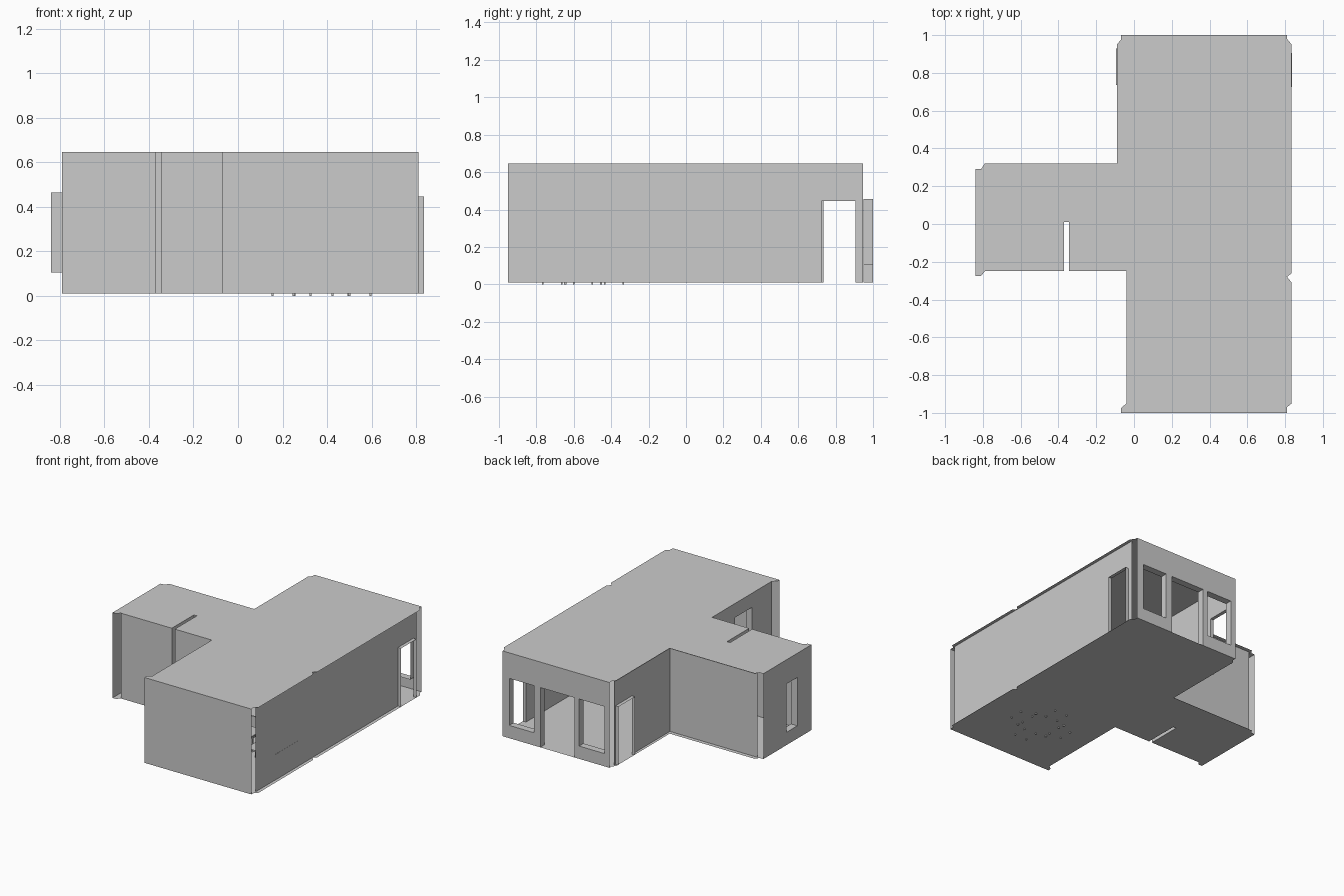
import bpy, bmesh
from mathutils import Vector

if "Cube" in bpy.data.objects:
    bpy.data.objects.remove(bpy.data.objects["Cube"])

Z0, Z1 = 0.01, 0.645


def finish(name, bm):
    bmesh.ops.remove_doubles(bm, verts=bm.verts, dist=0.0005)
    me = bpy.data.meshes.new(name)
    bm.to_mesh(me)
    bm.free()
    ob = bpy.data.objects.new(name, me)
    bpy.context.collection.objects.link(ob)
    return ob


def quad(bm, pts):
    bm.faces.new([bm.verts.new(p) for p in pts])


def slab(name, outline, z):
    bm = bmesh.new()
    quad(bm, [(x, y, z) for x, y in outline])
    return finish(name, bm)


def wall(name, axis, pos, a, b, holes=(), depth=0.0):
    """Thin wall along an axis; holes are (start, end, bottom, top) with
    reveals of the given signed depth."""
    def P(u, z, d=0.0):
        return (u, pos + d, z) if axis == 'x' else (pos + d, u, z)
    bm = bmesh.new()
    us = sorted({a, b, *[h[0] for h in holes], *[h[1] for h in holes]})
    zs = sorted({Z0, Z1, *[h[2] for h in holes], *[h[3] for h in holes]})
    for u0, u1 in zip(us, us[1:]):
        for z0, z1 in zip(zs, zs[1:]):
            um, zm = (u0 + u1) / 2, (z0 + z1) / 2
            if not any(h[0] < um < h[1] and h[2] < zm < h[3] for h in holes):
                quad(bm, [P(u0, z0), P(u1, z0), P(u1, z1), P(u0, z1)])
    for u0, u1, z0, z1 in holes:
        ring = [(u0, z0), (u0, z1), (u1, z1), (u1, z0)]
        for i in range(4 if z0 > Z0 else 3):
            p, q = ring[i], ring[(i + 1) % 4]
            quad(bm, [P(*p), P(*q), P(*q, depth), P(*p, depth)])
    return finish(name, bm)


def boxes(name, parts):
    bm = bmesh.new()
    for lo, hi in parts:
        lo, hi = Vector(lo), Vector(hi)
        vs = bmesh.ops.create_cube(bm, size=1)['verts']
        for v in vs:
            v.co = (lo + hi) / 2 + v.co * (hi - lo)
    return finish(name, bm)


def legs(cx, cy, hx, hy, top, t):
    return [((cx + sx * hx - t, cy + sy * hy - t, 0),
             (cx + sx * hx + t, cy + sy * hy + t, top))
            for sx in (-1, 1) for sy in (-1, 1)]


# Floor and ceiling share one outline
outline = [(-.07, 1), (.81, 1), (.81, .98), (.835, .95), (.835, -.26), (.81, -.28),
           (.835, -.31), (.835, -.95), (.81, -.97), (.81, -1), (-.07, -1),
           (-.07, -.975), (-.04, -.95), (-.04, -.25), (-.345, -.25), (-.345, .01),
           (-.37, .01), (-.37, -.25), (-.79, -.25), (-.81, -.275), (-.84, -.275),
           (-.84, .29), (-.81, .29), (-.79, .32), (-.09, .32), (-.09, .95), (-.07, .975)]
slab("floor", outline, Z0)
slab("ceiling", outline, Z1)

# Main room walls
wall("front_wall", 'x', -1, -.07, .81)
wall("back_wall", 'x', 1, -.07, .81,
     [(-.03, .18, .105, .455), (.22, .5, Z0, .455), (.55, .755, .105, .455)], -.052)
wall("right_wall", 'y', .81, -.953, .945, [(.725, .905, Z0, .445)], .026)
wall("left_back_wall", 'y', -.07, .29, .945, [(.735, .93, Z0, .445)], -.026)
wall("left_front_wall", 'y', -.04, -.953, -.25, [(-.72, -.52, .2, .54)], .05)

# Side wing walls
wall("wing_end_wall", 'y', -.84, -.275, .29, [(-.11, .015, .105, .465)], .052)
wall("wing_back_wall", 'x', .29, -.79, -.07)
wall("wing_front_wall_left", 'x', -.25, -.79, -.37)
wall("wing_front_wall_right", 'x', -.25, -.345, -.04)

# Partition that divides the wing
for side, x in (("left", -.37), ("right", -.345)):
    wall("partition_" + side, 'y', x, -.25, .01)
wall("partition_end", 'x', .01, -.37, -.345)

# Furniture inside: table, chairs and a low cabinet
tx, ty = .375, -.55
boxes("table", [((tx - .14, ty - .11, .19), (tx + .14, ty + .11, .2))]
      + legs(tx, ty, .125, .095, .19, .006))
for i, (dx, dy) in enumerate([(-1, 0), (1, 0), (0, -1), (0, 1)]):
    cx, cy = tx + dx * .17, ty + dy * .165
    bx, by = cx + dx * .05, cy + dy * .05
    hx, hy = (.004, .055) if dx else (.055, .004)
    boxes(f"chair_{i + 1}",
          [((cx - .055, cy - .055, .11), (cx + .055, cy + .055, .12)),
           ((bx - hx, by - hy, .12), (bx + hx, by + hy, .22))]
          + legs(cx, cy, .05, .05, .11, .004))
boxes("cabinet", [((.7, -.73, Z0), (.811, -.45, .2))])
